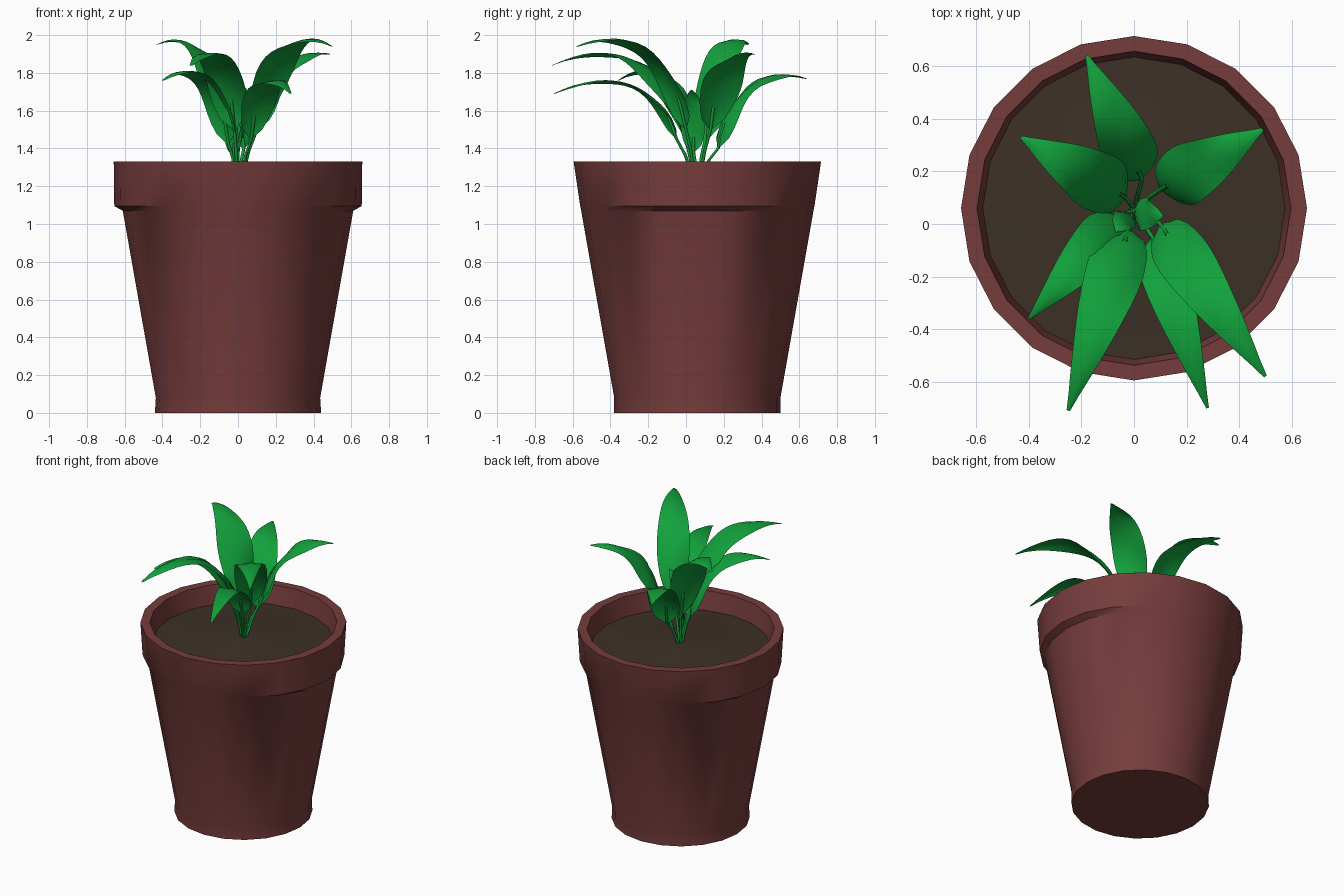
import bpy, bmesh, math
from mathutils import Vector

if "Cube" in bpy.data.objects:
    bpy.data.objects.remove(bpy.data.objects["Cube"])

CY = 0.06      # pot centre in y
SIDES = 20

def material(name, rgb):
    m = bpy.data.materials.new(name)
    m.diffuse_color = (*rgb, 1)
    m.use_nodes = True
    m.node_tree.nodes["Principled BSDF"].inputs["Base Color"].default_value = m.diffuse_color
    return m

def finish(bm, name, mat, angle):
    bmesh.ops.recalc_face_normals(bm, faces=bm.faces[:])
    me = bpy.data.meshes.new(name)
    bm.to_mesh(me)
    bm.free()
    ob = bpy.data.objects.new(name, me)
    bpy.context.collection.objects.link(ob)
    me.materials.append(mat)
    bpy.ops.object.select_all(action='DESELECT')
    bpy.context.view_layer.objects.active = ob
    ob.select_set(True)
    bpy.ops.object.shade_smooth_by_angle(angle=math.radians(angle))

def skin(bm, rows, closed=False):
    for a, b in zip(rows, rows[1:]):
        n = len(a)
        for i in range(n if closed else n - 1):
            j = (i + 1) % n
            bm.faces.new((a[i], a[j], b[j], b[i]))

def ring(bm, centre, rx, ry, sides):
    step = math.tau / sides
    return [bm.verts.new(centre + Vector((rx * math.cos(i * step), ry * math.sin(i * step), 0)))
            for i in range(sides)]

def lathe(name, mat, profile, cap):
    # profile holds (x radius, y radius, height)
    bm = bmesh.new()
    rings = [ring(bm, Vector((0, CY, z)), rx, ry, SIDES) for rx, ry, z in profile]
    skin(bm, rings, True)
    bm.faces.new(rings[cap])
    finish(bm, name, mat, 35)

clay = material("clay", (0.18, 0.045, 0.045))
earth = material("earth", (0.045, 0.03, 0.02))
green = material("leaf_green", (0.006, 0.36, 0.045))

# Pot: the collar stands out at the sides and merges with the wall front and back
lathe("pot", clay, [(0.44, 0.44, 0), (0.435, 0.44, 0.08), (0.61, 0.615, 1.07), (0.655, 0.62, 1.095),
                    (0.658, 0.655, 1.33), (0.597, 0.597, 1.33), (0.57, 0.57, 1.17)], 0)
# Soil, slightly mounded
lathe("soil", earth, [(0.576, 0.576, 1.2), (0.3, 0.3, 1.21), (0.1, 0.1, 1.235)], -1)

def leaf(name, start, tip, arch, width):
    start, tip = Vector(start), Vector(tip)
    bm = bmesh.new()

    def centre(t):
        # Rises steeply, then bends over towards the tip
        p = start.lerp(tip, t ** 1.4)
        p.z = start.z + (tip.z - start.z) * t + 4 * arch * t * (1 - t)
        return p

    # Thin stalk from the soil into the blade
    root = Vector((start.x * 0.15, 0.05 + start.y * 0.15, 1.22))
    stalk = [ring(bm, p, 0.009, 0.009, 5)
             for p in (root, root.lerp(start, 0.5) + Vector((0, 0, 0.03)), start, centre(0.15))]
    skin(bm, stalk, True)

    # Blade: arched ribbon, full near the stalk, narrowing to the tip
    d = tip - start
    side = Vector((-d.y, d.x, 0)).normalized()
    rows, n = [], 16
    for k in range(n + 1):
        t = k / n
        w = 0.5 * width * max(0.03, math.sin(math.pi * t ** 0.6)) ** 0.8
        up = (centre(t + 0.01) - centre(t - 0.01 if k else 0)).cross(side).normalized()
        rows.append([bm.verts.new(centre(t) + side * (s * w)
                                  + up * w * (0.15 * math.sin(9 * t + 2 * s) * abs(s) - 0.2 * s * s))
                     for s in (-1, -0.5, 0, 0.5, 1)])
    skin(bm, rows)
    finish(bm, name, green, 80)

# Leaves: blade start, tip, arch height, width
leaf("leaf_back", (0.03, 0.17, 1.40), (-0.18, 0.64, 1.77), 0.15, 0.21)
leaf("leaf_back_left", (-0.03, 0.1, 1.44), (-0.43, 0.33, 1.95), 0.2, 0.23)
leaf("leaf_back_right", (0.1, 0.13, 1.5), (0.49, 0.36, 1.9), 0.13, 0.23)
leaf("leaf_front_right", (0.1, 0.0, 1.5), (0.5, -0.58, 1.94), 0.2, 0.21)
leaf("leaf_front_mid", (0.07, -0.05, 1.45), (0.28, -0.7, 1.69), 0.17, 0.18)
leaf("leaf_front_left", (-0.02, -0.02, 1.5), (-0.25, -0.71, 1.84), 0.2, 0.22)
leaf("leaf_left", (-0.05, 0.03, 1.42), (-0.4, -0.36, 1.76), 0.18, 0.19)
# Young upright leaves in the middle
leaf("young_leaf_centre", (0.0, 0.04, 1.38), (0.11, 0.03, 1.71), 0.06, 0.13)
leaf("young_leaf_side", (-0.02, 0.04, 1.36), (-0.07, -0.03, 1.61), 0.06, 0.1)
